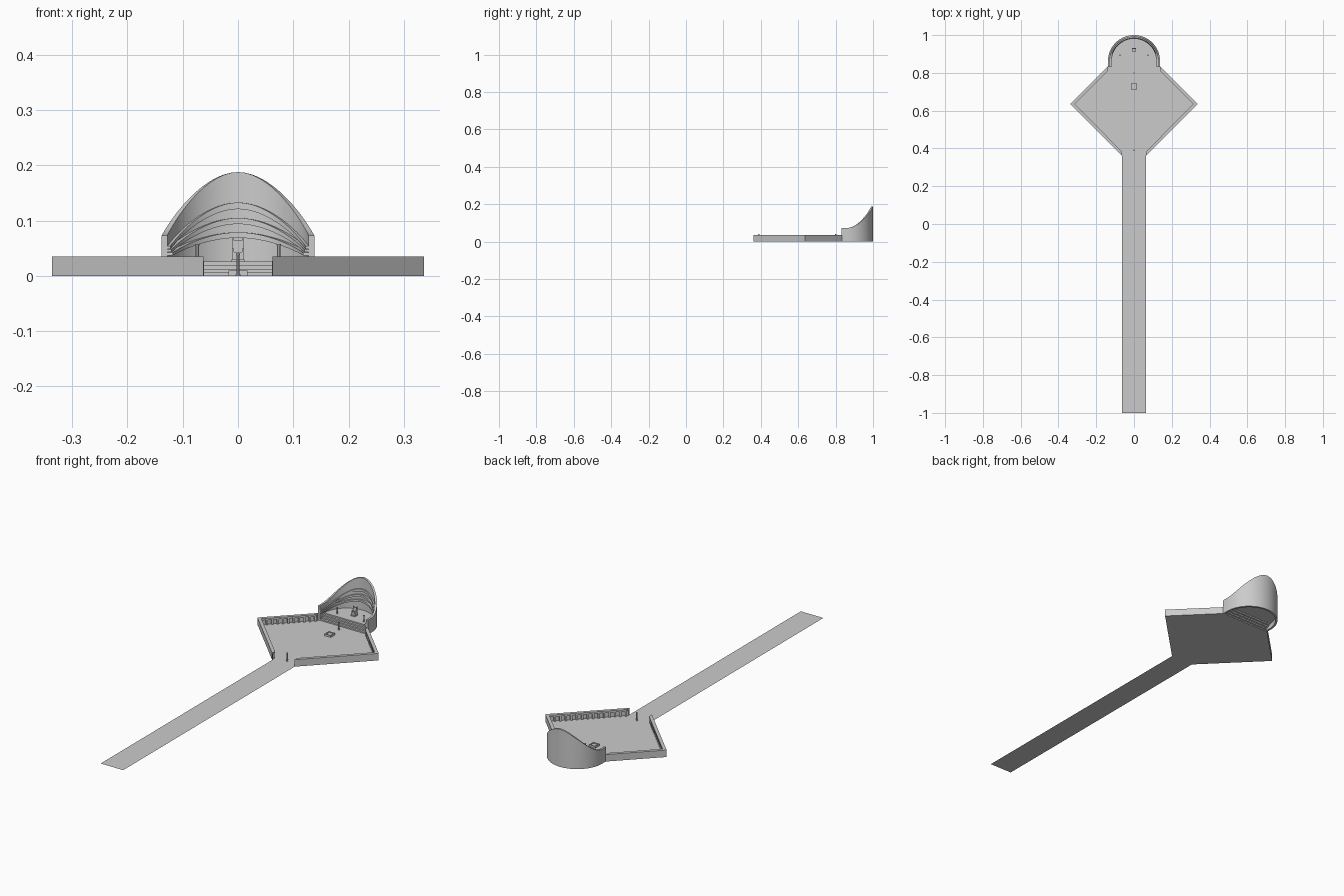
import bpy, math
from mathutils import Vector

if "Cube" in bpy.data.objects:
    bpy.data.objects.remove(bpy.data.objects["Cube"])


def make(name, verts, faces, smooth=False):
    me = bpy.data.meshes.new(name)
    me.from_pydata(verts, [], faces)
    me.validate()
    ob = bpy.data.objects.new(name, me)
    bpy.context.collection.objects.link(ob)
    bpy.ops.object.select_all(action='DESELECT')
    ob.select_set(True)
    bpy.context.view_layer.objects.active = ob
    bpy.ops.object.mode_set(mode='EDIT')
    bpy.ops.mesh.select_all(action='SELECT')
    bpy.ops.mesh.normals_make_consistent(inside=False)
    bpy.ops.object.mode_set(mode='OBJECT')
    if smooth:
        bpy.ops.object.shade_smooth_by_angle(angle=math.radians(30))
    return ob


def prism(poly, z0, z1):
    n = len(poly)
    v = [(x, y, z0) for x, y in poly] + [(x, y, z1) for x, y in poly]
    f = [tuple(range(n))[::-1], tuple(range(n, 2 * n))]
    f += [(i, (i + 1) % n, n + (i + 1) % n, n + i) for i in range(n)]
    return v, f


def join(parts):
    v, f = [], []
    for pv, pf in parts:
        f += [tuple(i + len(v) for i in q) for q in pf]
        v += pv
    return v, f


def box(x0, x1, y0, y1, z0, z1):
    return prism([(x0, y0), (x1, y0), (x1, y1), (x0, y1)], z0, z1)


# Flat walkway and diamond plaza floor
W, C, S, A = 0.0625, 0.337, 0.635, 0.137
P = [Vector((W, 0.36)), Vector((C, S)), Vector((A, 0.835))]
make("walkway", [(-W, -1, 0), (W, -1, 0), (W, 0.36, 0), (-W, 0.36, 0)], [(0, 1, 2, 3)])
rim = [(p.x, p.y, 0) for p in P] + [(-p.x, p.y, 0) for p in reversed(P)]
make("plaza_floor", rim, [tuple(range(6))])

# Plaza walls: thin outer panel, deep lintel, row of pillars inside
H, D = 0.035, 0.016


def inset(d):
    k = d * math.sqrt(2)
    return [Vector((P[0].x, P[0].y + k)), Vector((C - k, S)), Vector((A, P[2].y - k))]


def strip(d, z0, z1, s):
    q = inset(d)
    return join([prism([(s * p.x, p.y) for p in (P[i], P[i + 1], q[i + 1], q[i])], z0, z1)
                 for i in range(2)])


for side, s in (("left", -1), ("right", 1)):
    make(side + "_wall_panel", *strip(0.005, 0, H, s))
    make(side + "_wall_lintel", *strip(D, 0.026, H, s))
    pillars = []
    outer, inner = inset(0.005), inset(D - 0.002)
    for i, count in ((0, 15), (1, 11)):
        along = (P[i + 1] - P[i]).normalized() * 0.0045
        for k in range(count):
            t = (k + 0.5) / count
            a = outer[i].lerp(outer[i + 1], t)
            b = inner[i].lerp(inner[i + 1], t)
            n = Vector((-along.y, along.x)).normalized()
            b = a + n * (b - a).dot(n)
            q = [a - along, a + along, b + along, b - along]
            pillars.append(prism([(s * p.x, p.y) for p in q], 0, 0.027))
    make(side + "_wall_pillars", *join(pillars))

# Apse: horseshoe sweep with a height that rises toward the back
CY, Y0, R, N = 0.862, 0.832, 0.138, 32


def horseshoe(r):
    return [(r, Y0)] + [(r * math.cos(math.pi * i / N), CY + r * math.sin(math.pi * i / N))
                        for i in range(N + 1)] + [(-r, Y0)]


def rise(i):
    t = 1 - abs(min(max(i - 1, 0), N) / N - 0.5) * 2
    return t * t * (3 - 2 * t)


def sweep(name, r_in, r_out, low, high):
    v, f = [], []
    for i, (a, b) in enumerate(zip(horseshoe(r_in), horseshoe(r_out))):
        z0 = low[0] + (low[1] - low[0]) * rise(i)
        z1 = high[0] + (high[1] - high[0]) * rise(i)
        v += [(*a, z0), (*b, z0), (*b, z1), (*a, z1)]
    m = N + 3
    for i in range(m - 1):
        for k in range(4):
            j = (k + 1) % 4
            f.append((4 * i + k, 4 * i + j, 4 * i + 4 + j, 4 * i + 4 + k))
    f += [(0, 1, 2, 3), (4 * m - 4, 4 * m - 3, 4 * m - 2, 4 * m - 1)]
    make(name, v, f, True)


sweep("apse_shell", 0.128, R, (0, 0), (0.073, 0.188))
for k, (z0, z1, zc) in enumerate(((0.049, 0.121, 0.133), (0.043, 0.094, 0.105), (0.037, 0.069, 0.079))):
    sweep("apse_ledge_%d" % (k + 1), 0.122 - 0.002 * k, 0.129, (z0, z1), (z0 + 0.005, zc))

# Steps (open sheet) leading to the raised apse floor
FZ, steps, tread = 0.026, 4, 0.011
prof = [(0.834, 0)]
for k in range(steps):
    z = FZ * (k + 1) / steps
    prof += [(0.834 + k * tread, z), (0.834 + (k + 1) * tread, z)]
v = [(x, y, z) for y, z in prof for x in (-0.13, 0.13)]
make("apse_steps", v, [(2 * i, 2 * i + 1, 2 * i + 3, 2 * i + 2) for i in range(len(prof) - 1)])
yf = prof[-1][0]
a0 = math.asin((yf - CY) / 0.13)
arc = [a0 + (math.pi - 2 * a0) * i / N for i in range(N + 1)]
make("apse_floor", [(0.13 * math.cos(a), CY + 0.13 * math.sin(a), FZ) for a in arc],
     [tuple(range(N + 1))])

# Seat at the focus of the apse
make("throne", *join([
    box(-0.012, 0.012, 0.910, 0.935, FZ, 0.030),
    box(-0.008, 0.008, 0.914, 0.932, 0.030, 0.043),
    box(-0.007, 0.007, 0.927, 0.932, 0.043, 0.064),
    box(-0.011, -0.007, 0.914, 0.932, 0.030, 0.050),
    box(0.007, 0.011, 0.914, 0.932, 0.030, 0.050),
    box(-0.011, -0.007, 0.926, 0.933, 0.050, 0.068),
    box(0.007, 0.011, 0.926, 0.933, 0.050, 0.068)]))


# Slim posts
def post(name, x, y, z0, z1, r=0.003):
    def ring(q):
        return [(x + q * math.cos(k * math.pi / 4), y + q * math.sin(k * math.pi / 4)) for k in range(8)]
    make(name, *join([prism(ring(r * 1.5), z0, z0 + 0.003), prism(ring(r), z0 + 0.003, z1 - 0.003),
                      prism(ring(r * 1.3), z1 - 0.003, z1)]))


post("entrance_post", 0, 0.39, 0, 0.041)
post("plaza_post", 0, 0.80, 0, 0.041)
post("left_apse_post", -0.074, 0.893, FZ, 0.058)
post("right_apse_post", 0.074, 0.893, FZ, 0.058)

# Low square basin in the plaza
B, T, BY = 0.017, 0.004, 0.728
make("basin", *join([
    box(-B, B, BY - B, BY - B + T, 0, 0.010), box(-B, B, BY + B - T, BY + B, 0, 0.010),
    box(-B, -B + T, BY - B + T, BY + B - T, 0, 0.010), box(B - T, B, BY - B + T, BY + B - T, 0, 0.010),
    box(-B + T, B - T, BY - B + T, BY + B - T, 0, 0.006)]))
